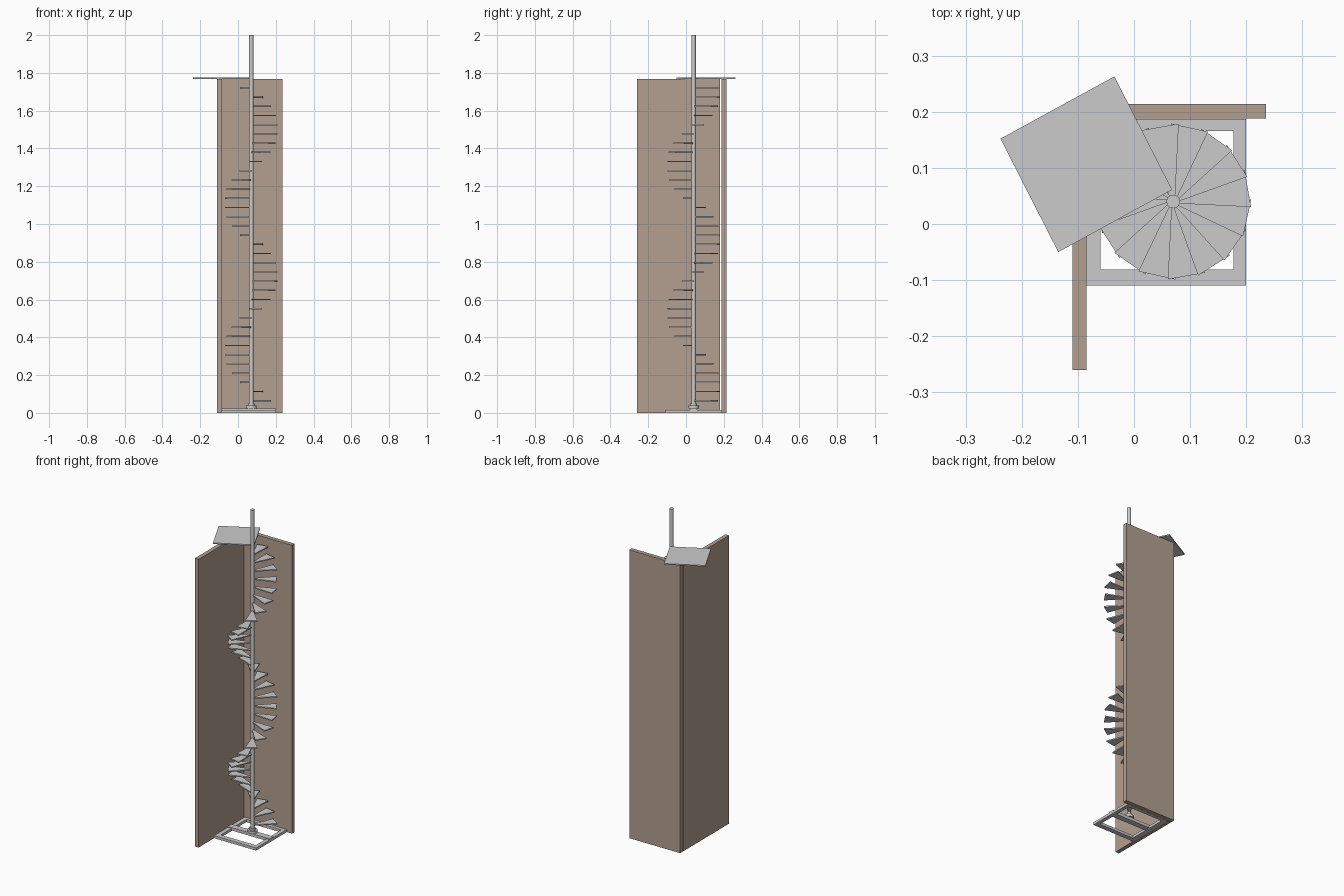
import bpy, bmesh
from math import radians, cos, sin

if "Cube" in bpy.data.objects:
    bpy.data.objects.remove(bpy.data.objects["Cube"])

PX, PY = 0.07, 0.04          # pole axis
STEPS, RISE, TURN = 35, 0.0487, 22.5

wood = bpy.data.materials.new("wall_brown")
wood.diffuse_color = (0.45, 0.35, 0.28, 1)
wood.use_nodes = True
wood.node_tree.nodes["Principled BSDF"].inputs["Base Color"].default_value = wood.diffuse_color


def prism(name, outline, z0, z1, mat=None):
    """Extrude a flat outline from z0 to z1."""
    bm = bmesh.new()
    face = bm.faces.new([bm.verts.new((x, y, z0)) for x, y in outline])
    top = bmesh.ops.extrude_face_region(bm, geom=[face])
    verts = [v for v in top["geom"] if isinstance(v, bmesh.types.BMVert)]
    bmesh.ops.translate(bm, verts=verts, vec=(0, 0, z1 - z0))
    bmesh.ops.recalc_face_normals(bm, faces=bm.faces)
    me = bpy.data.meshes.new(name)
    bm.to_mesh(me)
    bm.free()
    ob = bpy.data.objects.new(name, me)
    bpy.context.collection.objects.link(ob)
    if mat:
        me.materials.append(mat)
    return ob


def box(name, x0, x1, y0, y1, z0, z1, mat=None):
    return prism(name, [(x0, y0), (x1, y0), (x1, y1), (x0, y1)], z0, z1, mat)


def cylinder(name, r, z0, z1):
    bpy.ops.mesh.primitive_cylinder_add(vertices=32, radius=r, depth=z1 - z0,
                                        location=(PX, PY, (z0 + z1) / 2))
    bpy.context.object.name = name
    bpy.ops.object.shade_smooth_by_angle(angle=radians(40))


def polar(r, deg):
    return PX + r * cos(radians(deg)), PY + r * sin(radians(deg))


# Two walls meeting at the back left corner
box("back_wall", -0.11, 0.235, 0.188, 0.214, 0, 1.768, wood)
box("left_wall", -0.11, -0.085, -0.26, 0.181, 0, 1.768, wood)

# Base frame with a middle bar under the pole
box("base_front_bar", -0.085, 0.20, -0.11, -0.081, 0, 0.016)
box("base_back_bar", -0.085, 0.20, 0.166, 0.187, 0, 0.016)
box("base_left_bar", -0.085, -0.06, -0.081, 0.166, 0, 0.016)
box("base_right_bar", 0.177, 0.20, -0.081, 0.166, 0, 0.016)
box("base_middle_bar", -0.085, 0.20, 0.022, 0.058, 0.004, 0.022)

# Central pole and its foot
cylinder("pole_foot", 0.028, 0.022, 0.038)
cylinder("pole_collar", 0.018, 0.038, 0.05)
cylinder("pole", 0.012, 0.022, 2.0)

# Wedge treads climbing counter-clockwise
for i in range(STEPS):
    a = 41 + i * TURN
    z = 0.065 + i * RISE
    outline = [polar(0.008, a - 20), polar(0.139, a),
               polar(0.139, a + 28), polar(0.008, a + 48)]
    prism(f"tread_{i + 1:02d}", outline, z - 0.004, z + 0.003)

# Square landing at the top
prism("landing", [(-0.035, 0.263), (-0.238, 0.152), (-0.135, -0.05), (0.068, 0.061)],
      1.768, 1.775)
